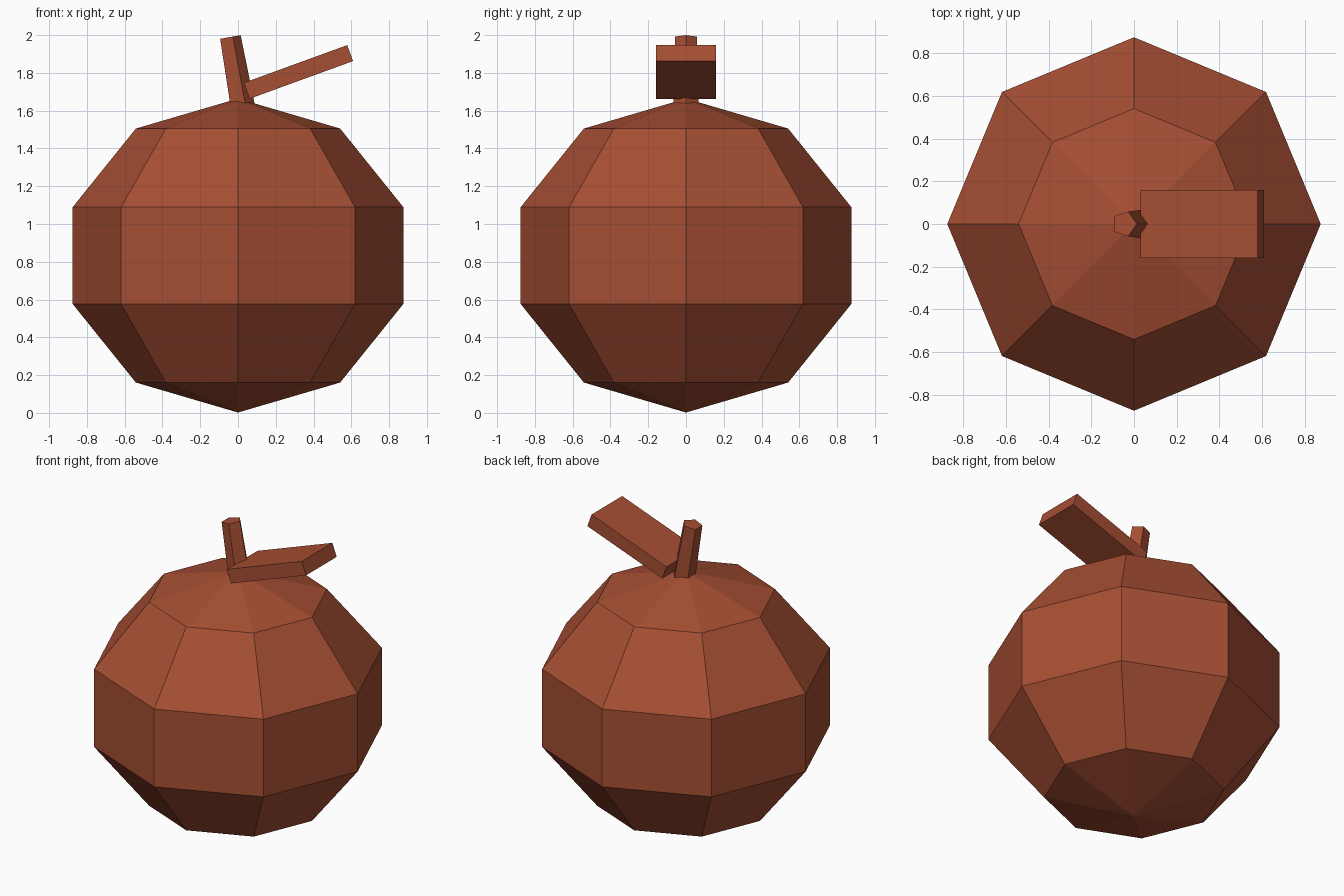
import bpy
import math
from mathutils import Matrix, Vector

cube = bpy.data.objects.get("Cube")
if cube:
    bpy.data.objects.remove(cube, do_unlink=True)

# One warm russet colour for the whole model
RUSSET = (0.38, 0.077, 0.033, 1)
russet = bpy.data.materials.new("russet")
russet.use_nodes = True
russet.diffuse_color = RUSSET
bsdf = russet.node_tree.nodes["Principled BSDF"]
bsdf.inputs["Base Color"].default_value = RUSSET
bsdf.inputs["Roughness"].default_value = 0.9


def finish(name, matrix):
    """Name, place and colour the primitive that was just added."""
    obj = bpy.context.object
    obj.name = obj.data.name = name
    obj.data.transform(matrix)
    obj.data.materials.append(russet)
    for face in obj.data.polygons:
        face.use_smooth = False
    return obj


# Fruit: faceted ball, slightly squashed, with corners on the axes
bpy.ops.mesh.primitive_uv_sphere_add(segments=8, ring_count=5, radius=1)
finish("fruit", Matrix.Translation((0, 0, 0.833)) @ Matrix.Diagonal((0.92, 0.92, 0.831, 1)))

# Stem: tapered five-sided stick leaning to the right, one corner toward the leaf
length = 0.38
lean = Matrix.Rotation(math.radians(-10), 4, "Y")
middle = Vector((-0.046, 0, 1.989)) - lean @ Vector((0, 0, length / 2))
bpy.ops.mesh.primitive_cone_add(vertices=5, radius1=0.071, radius2=0.061, depth=length)
stem = finish("stem", Matrix.Identity(4))
corner = max(stem.data.vertices, key=lambda v: v.co.y).co
turn = Matrix.Rotation(-math.atan2(corner.y, corner.x), 4, "Z")
stem.data.transform(Matrix.Translation(middle) @ lean @ turn)

# Leaf: flat block rising outward from the foot of the stem
bpy.ops.mesh.primitive_cube_add(size=1)
finish("leaf", Matrix.Translation((0.32, 0, 1.805))
       @ Matrix.Rotation(math.radians(-20), 4, "Y")
       @ Matrix.Diagonal((0.583, 0.32, 0.09, 1)))
